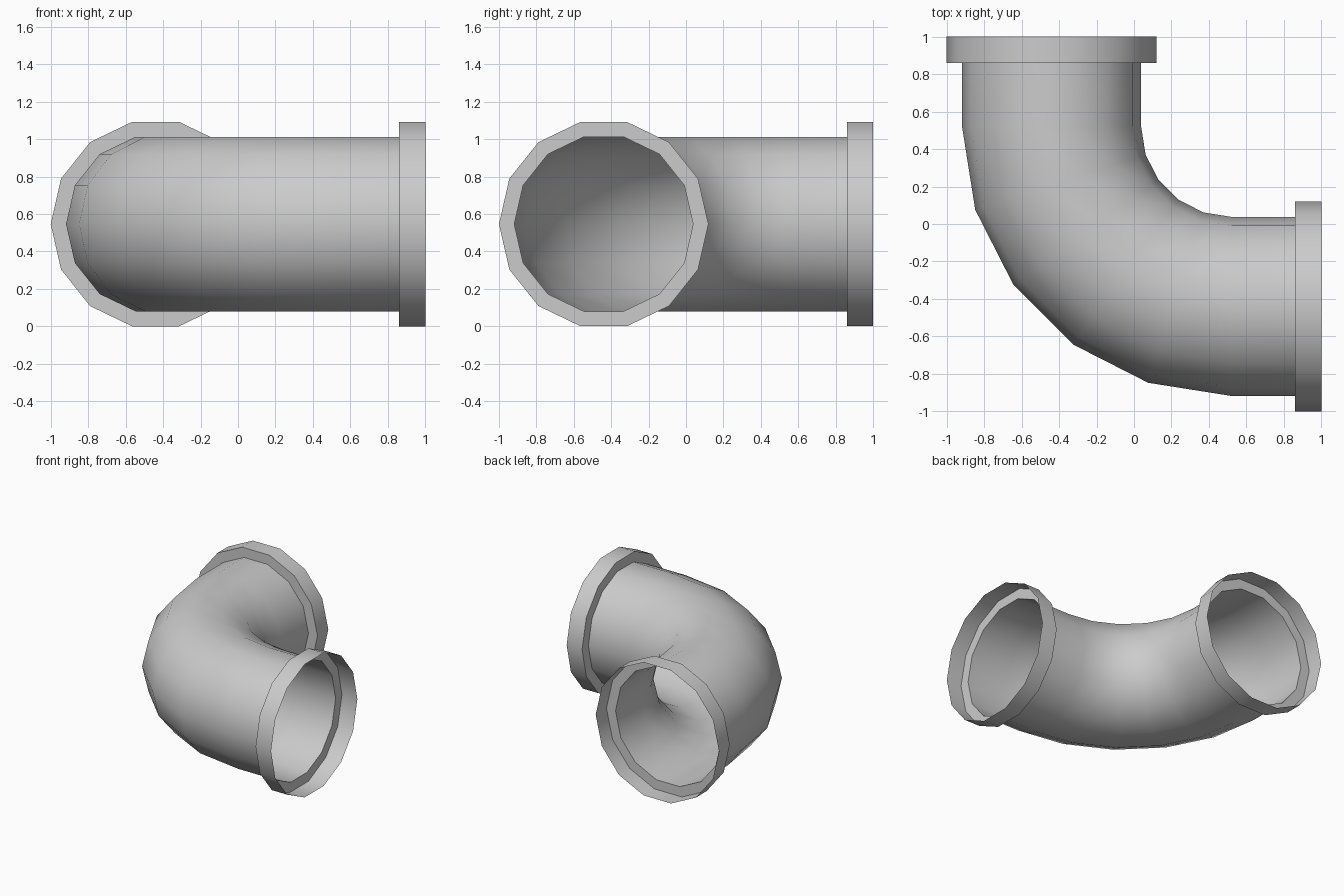
import bpy, bmesh, math
from mathutils import Vector

cube = bpy.data.objects.get("Cube")
if cube:
    bpy.data.objects.remove(cube)

SIDES = 14
PIPE_R, SOCKET_R = 0.478, 0.56
AXIS_Z = 0.546
BEND = Vector((0.52, 0.52, AXIS_Z))   # centre of the bend
BEND_R = 0.96
LIP, END = 0.86, 1.0                  # start and end of each socket
UP = Vector((0, 0, 1))

grey = bpy.data.materials.new("pipe_grey")
grey.use_nodes = True
colour = (0.6, 0.6, 0.6, 1)
grey.diffuse_color = colour
grey.node_tree.nodes["Principled BSDF"].inputs["Base Color"].default_value = colour


def station(angle, reach, radius):
    """Ring on the bend at an angle, pushed straight out to a reach along its axis."""
    out = Vector((-math.cos(angle), -math.sin(angle), 0))
    centre = BEND + out * BEND_R
    if reach is not None:
        centre[0 if angle > 1 else 1] = reach
    return [centre + radius * (out * math.cos(t) + UP * math.sin(t))
            for t in (math.tau * i / SIDES for i in range(SIDES))]


def loft(name, rings):
    """Open tube skinned through a list of rings."""
    bm = bmesh.new()
    loops = [[bm.verts.new(p) for p in ring] for ring in rings]
    for a, b in zip(loops, loops[1:]):
        for i in range(SIDES):
            j = (i + 1) % SIDES
            bm.faces.new((a[i], b[i], b[j], a[j]))
    # Make the walls face away from the pipe axis
    bm.normal_update()
    bm.faces.ensure_lookup_table()
    wall = bm.faces[0]
    middle = sum(rings[0], Vector((0, 0, 0))) / SIDES
    if wall.normal.dot(wall.calc_center_median() - middle) < 0:
        bmesh.ops.reverse_faces(bm, faces=bm.faces[:])
    mesh = bpy.data.meshes.new(name)
    bm.to_mesh(mesh)
    bm.free()
    mesh.materials.append(grey)
    obj = bpy.data.objects.new(name, mesh)
    bpy.context.collection.objects.link(obj)
    bpy.ops.object.select_all(action='DESELECT')
    obj.select_set(True)
    bpy.context.view_layer.objects.active = obj
    bpy.ops.object.shade_smooth_by_angle(angle=math.radians(40))


# Curved pipe with a straight run at each end
quarter = math.pi / 2
bend = [station(quarter * i / 5, None, PIPE_R) for i in range(6)]
loft("elbow_pipe", [station(0, LIP, PIPE_R)] + bend + [station(quarter, LIP, PIPE_R)])

# Open sockets: a wide collar with a flat shoulder where the pipe enters
for name, angle in (("back_socket", 0), ("side_socket", quarter)):
    loft(name, [station(angle, END, SOCKET_R),
                station(angle, LIP, SOCKET_R),
                station(angle, LIP, PIPE_R)])
